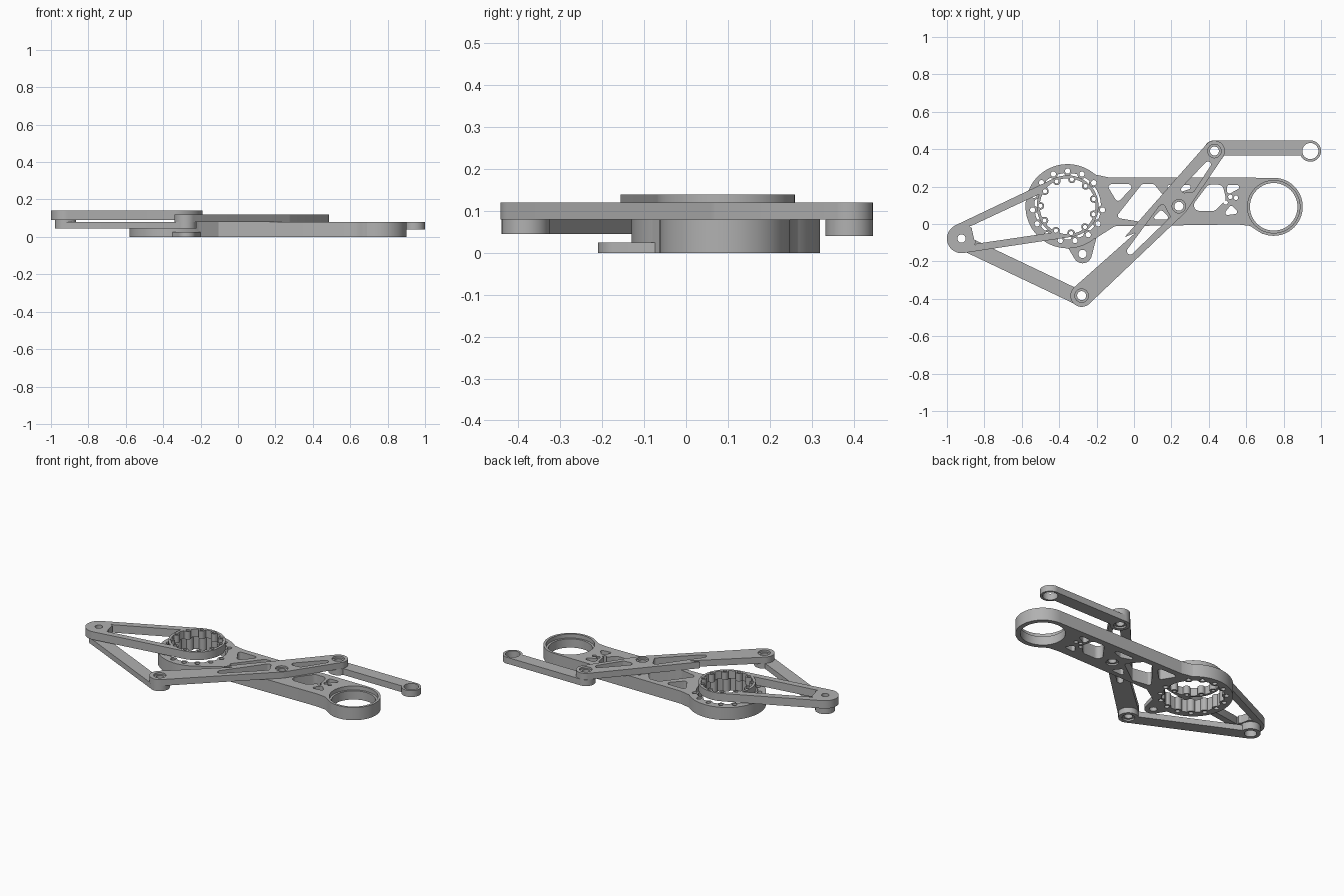
import bpy, bmesh, math
from mathutils import geometry

if "Cube" in bpy.data.objects:
    bpy.data.objects.remove(bpy.data.objects["Cube"], do_unlink=True)

grey = bpy.data.materials.new("machined_grey")
grey.use_nodes = True
grey.diffuse_color = (0.44, 0.44, 0.44, 1)
grey.node_tree.nodes["Principled BSDF"].inputs["Base Color"].default_value = grey.diffuse_color


# ---- 2D outline helpers ----
def disc(c, r, n=64):
    return [(c[0] + r * math.cos(math.tau * i / n), c[1] + r * math.sin(math.tau * i / n)) for i in range(n)]


def hull(*shapes):
    pts = [p for s in shapes for p in s]
    return [pts[i] for i in geometry.convex_hull_2d(pts)]


def pocket(*corners, r=0.016):
    """Convex window with rounded corners."""
    return hull(*[disc(c, r, 24) for c in corners])


def polar(c, r, deg):
    return (c[0] + r * math.cos(math.radians(deg)), c[1] + r * math.sin(math.radians(deg)))


def scalloped(c, r, angles, dist, boss, n=360):
    """Round opening with bolt bosses bulging inwards."""
    pts = []
    for i in range(n):
        a, rad = 360 * i / n, r
        for b in angles:
            d = math.radians(a - b)
            s = boss ** 2 - (dist * math.sin(d)) ** 2
            if math.cos(d) > 0 and s > 0:
                rad = min(rad, dist * math.cos(d) - math.sqrt(s))
        pts.append(polar(c, rad, a))
    return pts


# ---- solids ----
def solid(name, prisms):
    """One object from (outline, bottom, top) prisms."""
    bm = bmesh.new()
    for pts, z0, z1 in prisms:
        low = [bm.verts.new((x, y, z0)) for x, y in pts]
        high = [bm.verts.new((x, y, z1)) for x, y in pts]
        bm.faces.new(low[::-1])
        bm.faces.new(high)
        for i in range(len(pts)):
            j = (i + 1) % len(pts)
            bm.faces.new((low[i], low[j], high[j], high[i]))
    bmesh.ops.recalc_face_normals(bm, faces=bm.faces)
    mesh = bpy.data.meshes.new(name)
    bm.to_mesh(mesh)
    bm.free()
    mesh.materials.append(grey)
    ob = bpy.data.objects.new(name, mesh)
    bpy.context.collection.objects.link(ob)
    return ob


def combine(ob, tool, operation):
    mod = ob.modifiers.new("combine", "BOOLEAN")
    mod.operation, mod.object, mod.solver = operation, tool, "EXACT"
    mod.use_self = operation == "DIFFERENCE"
    mesh = bpy.data.meshes.new_from_object(ob.evaluated_get(bpy.context.evaluated_depsgraph_get()))
    ob.modifiers.clear()
    ob.data = mesh
    bpy.data.objects.remove(tool, do_unlink=True)


def part(name, prisms, cuts):
    ob = solid(name, prisms[:1])
    for p in prisms[1:]:
        combine(ob, solid("piece", [p]), "UNION")
    for group in cuts:
        combine(ob, solid("cutter", group), "DIFFERENCE")
    bpy.ops.object.select_all(action="DESELECT")
    ob.select_set(True)
    bpy.context.view_layer.objects.active = ob
    bpy.ops.object.shade_smooth_by_angle(angle=math.radians(30))
    return ob


def through(*outlines):
    return [(o, -0.05, 0.25) for o in outlines]


# ---- pivots ----
HUB, EYE, MID = (-0.355, 0.095), (0.747, 0.092), (0.24, 0.095)
CRANK, LOW, HIGH, TIP = (-0.922, -0.078), (-0.28, -0.383), (0.43, 0.39), (0.943, 0.39)
LUG = (-0.275, -0.16)

# ---- main arm ----
bolts = [90 + 24 * i for i in range(15) if i != 12]
top = 0.08
arm = [
    (disc(HUB, 0.225, 128), 0, top),
    (hull([(-0.3, 0.25), (-0.3, -0.015), (0.55, 0.0), (0.75, 0.247), (0.72, 0.0)]), 0, top),
    (disc(EYE, 0.155, 96), 0, top),
    ([(0.53, -0.0), (0.62, -0.01), (0.69, -0.055), (0.66, 0.1)], 0, top),
    ([(-0.27, 0.303), (-0.21, 0.265), (-0.14, 0.25), (-0.2, 0.15)], 0, top),
    ([(-0.21, -0.08), (-0.1, -0.01), (-0.2, 0.08)], 0, top),
    (hull(disc(LUG, 0.05), [(-0.36, -0.115), (-0.2, -0.07)]), 0, 0.025),
]
windows = through(
    pocket((-0.12, 0.197), (-0.03, 0.197), (-0.085, 0.14)),
    pocket((-0.07, 0.045), (0.05, 0.197), (0.1, 0.197), (0.155, 0.13), (0.02, 0.03)),
    pocket((0.19, 0.197), (0.29, 0.197), (0.24, 0.18), r=0.012),
    pocket((0.12, 0.035), (0.17, 0.035), (0.145, 0.06), r=0.012),
    pocket((0.35, 0.1), (0.41, 0.18), (0.45, 0.18), (0.46, 0.14), (0.42, 0.1), r=0.03),
    pocket((0.51, 0.197), (0.55, 0.197), (0.51, 0.175), r=0.012),
    pocket((0.5, 0.06), (0.54, 0.065), (0.52, 0.085), r=0.012),
    disc((0.49, 0.115), 0.012, 24), disc((0.515, 0.145), 0.012, 24), disc((0.545, 0.14), 0.012, 24),
    disc(MID, 0.036), disc(LUG, 0.022), disc(EYE, 0.127, 96),
    scalloped(HUB, 0.178, bolts, 0.187, 0.024),
    *[disc(polar(HUB, 0.188, a), 0.014, 24) for a in bolts])
part("main_arm", arm, [windows, [(disc(EYE, 0.14, 96), 0.055, 0.2)]])

# ---- crank with scalloped mounting ring ----
studs = [15.5 + 360 / 11 * i for i in range(11)]
z0, z1 = 0.09, 0.14
part("crank", [
    (disc(CRANK, 0.078), z0, z1),
    ([(-0.955, -0.007), (-0.425, 0.245), (-0.42, 0.2), (-0.87, -0.01)], z0, z1),
    ([(-0.91, -0.155), (-0.33, -0.068), (-0.33, -0.03), (-0.84, -0.105)], z0, z1),
    (disc(HUB, 0.165, 96), z0, z1),
], [through(
    disc(CRANK, 0.022),
    pocket((-0.85, -0.03), (-0.84, -0.075), (-0.72, 0.0)),
    scalloped(HUB, 0.149, studs, 0.145, 0.02),
    *[disc(polar(HUB, 0.145, a), 0.011, 24) for a in studs])])

# ---- rocker ----
part("rocker", [
    (hull(disc(LOW, 0.06), disc(MID, 0.048)), 0.08, 0.12),
    (hull(disc(MID, 0.048), disc(HIGH, 0.056), [(-0.05, -0.07)]), 0.08, 0.12),
], [through(
    hull(disc((-0.02, -0.145), 0.018), disc((0.15, 0.085), 0.018), disc((0.18, 0.04), 0.012)),
    hull(disc((0.27, 0.185), 0.018), disc((0.31, 0.185), 0.014), disc((0.395, 0.318), 0.016)),
    *[disc(p, 0.036) for p in (LOW, MID, HIGH)])])


# ---- links: two eyes with a bar flush to one side ----
def link(name, a, b, side, z0, extra, holes):
    dx, dy = b[0] - a[0], b[1] - a[1]
    size = math.hypot(dx, dy)
    nx, ny = -dy / size * side, dx / size * side
    bar = [(p[0] + nx * o, p[1] + ny * o) for p, o in ((a, 0.056), (b, 0.056), (b, -0.024), (a, -0.024))]
    part(name, [(bar, z0, 0.08), (disc(a, 0.057), z0, 0.08 + extra), (disc(b, 0.057), z0, 0.08)],
         [through(disc(a, holes[0]), disc(b, holes[1]))])


link("lower_link", CRANK, LOW, -1, 0.045, 0.01, (0.035, 0.036))
link("upper_link", HIGH, TIP, 1, 0.04, 0, (0.036, 0.043))

# ---- pivot bushings ----
for name, p, low in (("lower", LOW, 0.055), ("middle", MID, 0.01), ("upper", HIGH, 0.05)):
    part(name + "_bushing", [(disc(p, 0.037), low, 0.108)], [through(disc(p, 0.024))])
